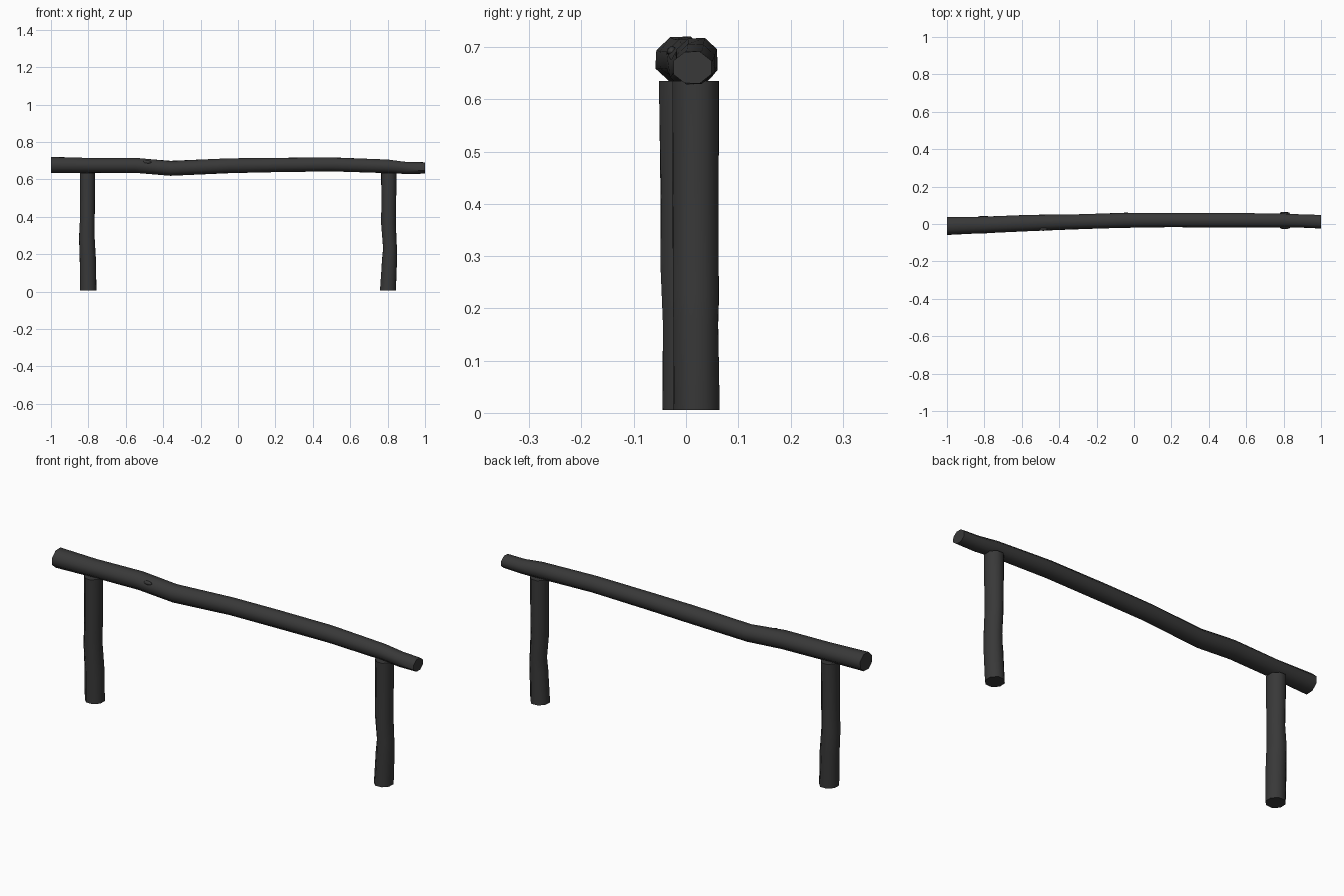
import bpy, bmesh, math
from mathutils import Vector

cube = bpy.data.objects.get("Cube")
if cube:
    bpy.data.objects.remove(cube, do_unlink=True)

wood = bpy.data.materials.new("charred_wood")
wood.use_nodes = True
colour = (0.04, 0.04, 0.04, 1)
wood.diffuse_color = colour
wood.node_tree.nodes["Principled BSDF"].inputs["Base Color"].default_value = colour


def log(name, stations, axis, sides=8):
    """Loft a rough log; each station is (x, y, z, half width, half depth)."""
    bm = bmesh.new()
    rings = []
    for i, (x, y, z, a, b) in enumerate(stations):
        ring = []
        for k in range(sides):
            t = math.tau * (k + 0.5) / sides
            wobble = 1.04 + 0.03 * math.sin(2.3 * i + 1.7 * k)
            u, v = a * wobble * math.cos(t), b * wobble * math.sin(t)
            offset = Vector((0, u, v)) if axis == "X" else Vector((u, v, 0))
            ring.append(bm.verts.new(Vector((x, y, z)) + offset))
        rings.append(ring)
    for lower, upper in zip(rings, rings[1:]):
        for k in range(sides):
            n = (k + 1) % sides
            bm.faces.new((lower[k], lower[n], upper[n], upper[k]))
    bm.faces.new(rings[0][::-1])
    bm.faces.new(rings[-1])
    bmesh.ops.recalc_face_normals(bm, faces=bm.faces)
    mesh = bpy.data.meshes.new(name)
    bm.to_mesh(mesh)
    bm.free()
    return finish(bpy.data.objects.new(name, mesh))


def finish(obj):
    """Link, colour and smooth an object."""
    if not obj.users_collection:
        bpy.context.collection.objects.link(obj)
    obj.data.materials.append(wood)
    bpy.ops.object.select_all(action="DESELECT")
    obj.select_set(True)
    bpy.context.view_layer.objects.active = obj
    bpy.ops.object.shade_smooth_by_angle(angle=math.radians(50))
    return obj


# Top rail: a gently bowed, tapering log
log("top_rail", [
    (-1.0, -0.011, 0.677, 0.049, 0.044),
    (-0.8, -0.005, 0.675, 0.045, 0.042),
    (-0.55, 0.006, 0.675, 0.046, 0.041),
    (-0.36, 0.010, 0.659, 0.041, 0.041),
    (-0.05, 0.020, 0.673, 0.041, 0.041),
    (0.2, 0.021, 0.677, 0.040, 0.039),
    (0.5, 0.020, 0.680, 0.040, 0.039),
    (0.8, 0.019, 0.670, 0.038, 0.037),
    (0.9, 0.016, 0.661, 0.037, 0.033),
    (1.0, 0.012, 0.661, 0.037, 0.032),
], "X")

# Two posts with slight kinks
log("right_post", [
    (-0.80, -0.001, 0.006, 0.045, 0.045),
    (-0.803, -0.001, 0.17, 0.044, 0.045),
    (-0.808, -0.004, 0.29, 0.044, 0.046),
    (-0.805, -0.005, 0.40, 0.040, 0.045),
    (-0.805, -0.004, 0.635, 0.041, 0.049),
], "Z")
log("left_post", [
    (0.802, 0.020, 0.006, 0.044, 0.045),
    (0.81, 0.019, 0.17, 0.041, 0.045),
    (0.813, 0.019, 0.23, 0.039, 0.045),
    (0.805, 0.018, 0.36, 0.040, 0.045),
    (0.807, 0.019, 0.635, 0.042, 0.046),
], "Z")

# Small knot on the front of the rail
bpy.ops.mesh.primitive_uv_sphere_add(segments=8, ring_count=6, radius=0.014,
                                     location=(-0.485, -0.027, 0.692))
knot = bpy.context.object
knot.name = "rail_knot"
knot.scale = (1.6, 0.7, 0.7)
finish(knot)
